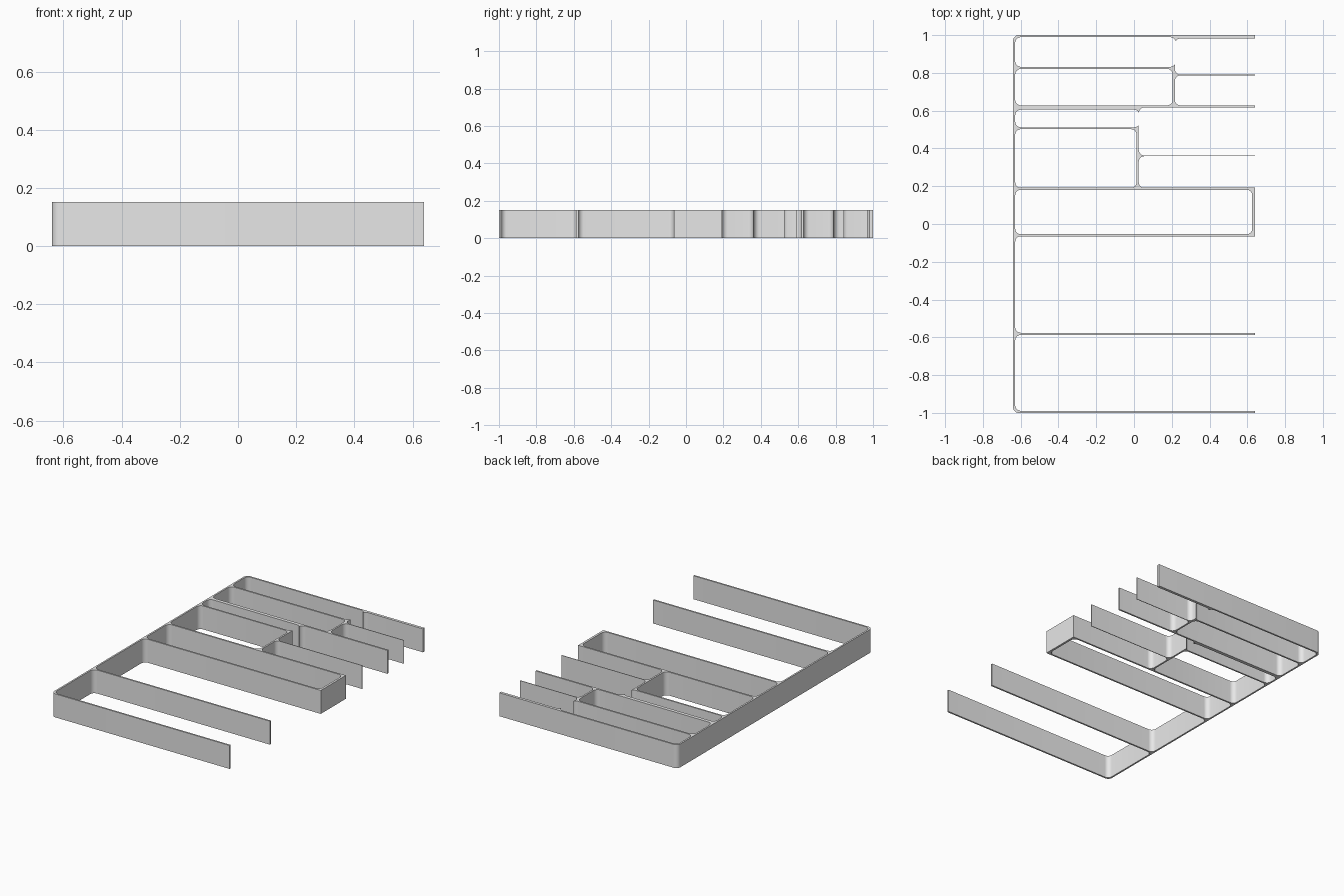
import bpy
import bmesh
from math import cos, sin, pi

if "Cube" in bpy.data.objects:
    bpy.data.objects.remove(bpy.data.objects["Cube"], do_unlink=True)

HEIGHT = 0.152
RADIUS = 0.03
STEPS = 8
LEFT, RIGHT = -0.64, 0.64
INNER = LEFT + 0.011      # inside of the long side wall
OPEN = RIGHT + 0.2        # pockets ending here are open at the side

# One plain grey
grey = bpy.data.materials.new("plain grey")
grey.use_nodes = True
grey.diffuse_color = (0.8, 0.8, 0.8, 1)
grey.node_tree.nodes["Principled BSDF"].inputs["Base Color"].default_value = (0.8, 0.8, 0.8, 1)


def rounded_block(name, x0, x1, y0, y1, z0, z1, round_right=True):
    """Upright block with rounded vertical corners; right end may stay square."""
    r = RADIUS
    corners = [(x1 - r, y1 - r, 0), (x0 + r, y1 - r, 1),
               (x0 + r, y0 + r, 2), (x1 - r, y0 + r, 3)]
    outline = []
    for cx, cy, quarter in corners:
        if quarter in (0, 3) and not round_right:
            outline.append((x1, y1 if quarter == 0 else y0))
            continue
        for i in range(STEPS + 1):
            a = (quarter + i / STEPS) * pi / 2
            outline.append((cx + r * cos(a), cy + r * sin(a)))
    bm = bmesh.new()
    base = bm.faces.new([bm.verts.new((x, y, z0)) for x, y in outline])
    grown = bmesh.ops.extrude_face_region(bm, geom=[base])["geom"]
    bmesh.ops.translate(bm, vec=(0, 0, z1 - z0),
                        verts=[v for v in grown if isinstance(v, bmesh.types.BMVert)])
    bmesh.ops.recalc_face_normals(bm, faces=bm.faces)
    mesh = bpy.data.meshes.new(name)
    bm.to_mesh(mesh)
    bm.free()
    mesh.materials.append(grey)
    obj = bpy.data.objects.new(name, mesh)
    bpy.context.collection.objects.link(obj)
    return obj


tray = rounded_block("organizer_walls", LEFT, RIGHT, -1, 1, 0, HEIGHT, round_right=False)

# Pockets cut right through the tray: x0, x1, y0, y1
pockets = {
    "front_bay": (INNER, OPEN, -0.989, -0.587),
    "middle_bay": (INNER, OPEN, -0.576, -0.065),
    "long_cell": (INNER, 0.626, -0.054, 0.181),
    "square_cell": (INNER, 0.014, 0.192, 0.502),
    "lower_side_bay": (0.025, OPEN, 0.192, 0.359),
    "lower_slot": (INNER, 0.03, 0.512, 0.605),
    "lower_slot_opening": (0.025, OPEN, 0.363, 0.617),
    "upper_cell": (INNER, 0.205, 0.628, 0.821),
    "upper_side_bay": (0.216, OPEN, 0.628, 0.787),
    "upper_slot": (INNER, 0.222, 0.832, 0.989),
    "upper_slot_opening": (0.216, OPEN, 0.791, 0.982),
}

bpy.ops.object.select_all(action="DESELECT")
tray.select_set(True)
bpy.context.view_layer.objects.active = tray
for name, (x0, x1, y0, y1) in pockets.items():
    cutter = rounded_block(name + "_cutter", x0, x1, y0, y1, -0.1, HEIGHT + 0.1)
    cutter.hide_render = True
    cut = tray.modifiers.new(name, "BOOLEAN")
    cut.operation = "DIFFERENCE"
    cut.solver = "EXACT"
    cut.object = cutter
    bpy.ops.object.modifier_apply(modifier=cut.name)
    bpy.data.objects.remove(cutter, do_unlink=True)

# Smooth fillets, crisp rims
bpy.ops.object.shade_smooth_by_angle(angle=pi / 6)
